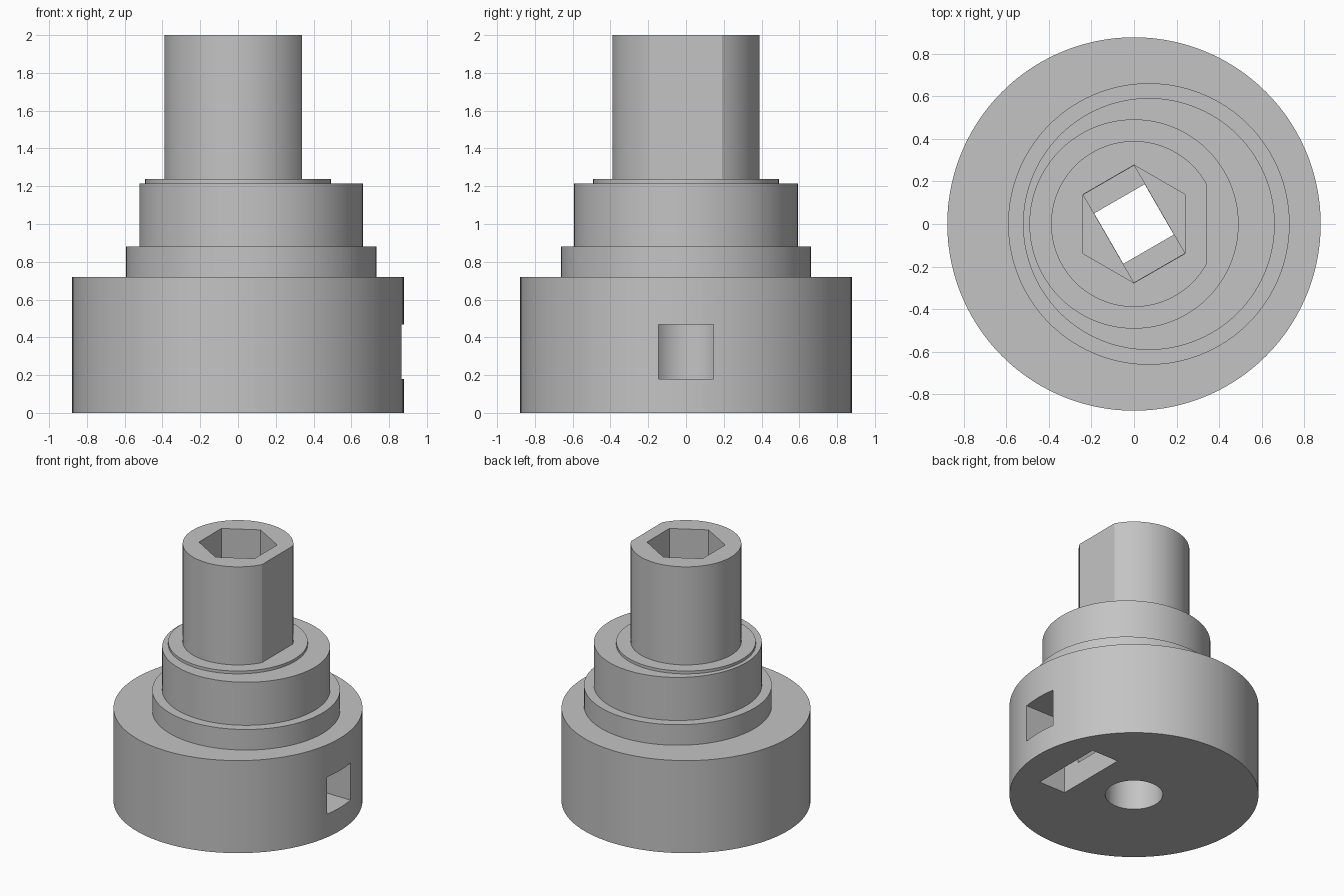
import bpy, bmesh, math
from mathutils import Matrix

if "Cube" in bpy.data.objects:
    bpy.data.objects.remove(bpy.data.objects["Cube"], do_unlink=True)

grey = bpy.data.materials.new("light_grey")
grey.use_nodes = True
grey.diffuse_color = (0.55, 0.55, 0.55, 1)
grey.node_tree.nodes["Principled BSDF"].inputs["Base Color"].default_value = (0.55, 0.55, 0.55, 1)


def arc(radius, cx=0.0, sides=120, start=0.0):
    """Outline of a regular polygon or circle."""
    return [(cx + radius * math.cos(start + math.tau * i / sides),
             radius * math.sin(start + math.tau * i / sides)) for i in range(sides)]


def flatted(radius, flat, sides=110):
    """Circle outline with one flat facing +x."""
    a = math.acos(flat / radius)
    span = math.tau - 2 * a
    return [(radius * math.cos(a + span * i / sides),
             radius * math.sin(a + span * i / sides)) for i in range(sides + 1)]


def rect(x0, x1, half_y, turn=0.0):
    c, s = math.cos(turn), math.sin(turn)
    corners = [(x0, -half_y), (x1, -half_y), (x1, half_y), (x0, half_y)]
    return [(x * c - y * s, x * s + y * c) for x, y in corners]


def prism(name, outline, z0, z1):
    """Extrude an outline from z0 to z1."""
    bm = bmesh.new()
    face = bm.faces.new([bm.verts.new((x, y, z0)) for x, y in outline])
    top = bmesh.ops.extrude_face_region(bm, geom=[face])["geom"]
    moved = [v for v in top if isinstance(v, bmesh.types.BMVert)]
    bmesh.ops.translate(bm, verts=moved, vec=(0, 0, z1 - z0))
    bmesh.ops.recalc_face_normals(bm, faces=bm.faces)
    mesh = bpy.data.meshes.new(name)
    bm.to_mesh(mesh)
    bm.free()
    mesh.materials.append(grey)
    ob = bpy.data.objects.new(name, mesh)
    bpy.context.collection.objects.link(ob)
    return ob


def combine(target, tool, operation):
    """Apply one boolean and discard the tool."""
    mod = target.modifiers.new("combine", "BOOLEAN")
    mod.object, mod.operation, mod.solver = tool, operation, "EXACT"
    bpy.context.view_layer.update()
    deps = bpy.context.evaluated_depsgraph_get()
    mesh = bpy.data.meshes.new_from_object(target.evaluated_get(deps))
    target.modifiers.clear()
    target.data = mesh
    bpy.data.objects.remove(tool, do_unlink=True)


# Base drum, eccentric collar and seat, shoulder and flatted shaft
body = prism("stepped_shaft_adapter", arc(0.878), 0, 0.72)
for tool in (
    prism("collar", arc(0.662, 0.07), 0.66, 0.88),
    prism("bearing_seat", arc(0.592, 0.07), 0.8, 1.215),
    prism("shoulder", arc(0.492), 1.1, 1.237),
    prism("shaft", flatted(0.39, 0.34), 1.15, 2.0),
):
    combine(body, tool, "UNION")

# Hex socket narrowing through a slot and a square to the round bore
turn = math.radians(30)
hex_floor = 1.77
for tool in (
    prism("hex_socket", arc(0.277, sides=6, start=turn), hex_floor, 2.1),
    prism("bridge_slot", rect(-0.138, 0.138, 0.238, turn), hex_floor - 0.02, hex_floor + 0.01),
    prism("bridge_square", rect(-0.137, 0.137, 0.137, turn), 1.6, hex_floor - 0.01),
    prism("bore", arc(0.203, sides=96), -0.1, hex_floor - 0.04),
    # Nut pocket from below and square screw window on the +x side
    prism("nut_pocket", rect(0.395, 0.625, 0.29), -0.1, 0.6),
    prism("screw_window", rect(0.05, 1.0, 0.145), 0.18, 0.468),
):
    combine(body, tool, "DIFFERENCE")

# Smooth round walls, keep the edges crisp
bpy.ops.object.select_all(action="DESELECT")
body.select_set(True)
bpy.context.view_layer.objects.active = body
bpy.ops.object.shade_smooth_by_angle(angle=math.radians(25))
